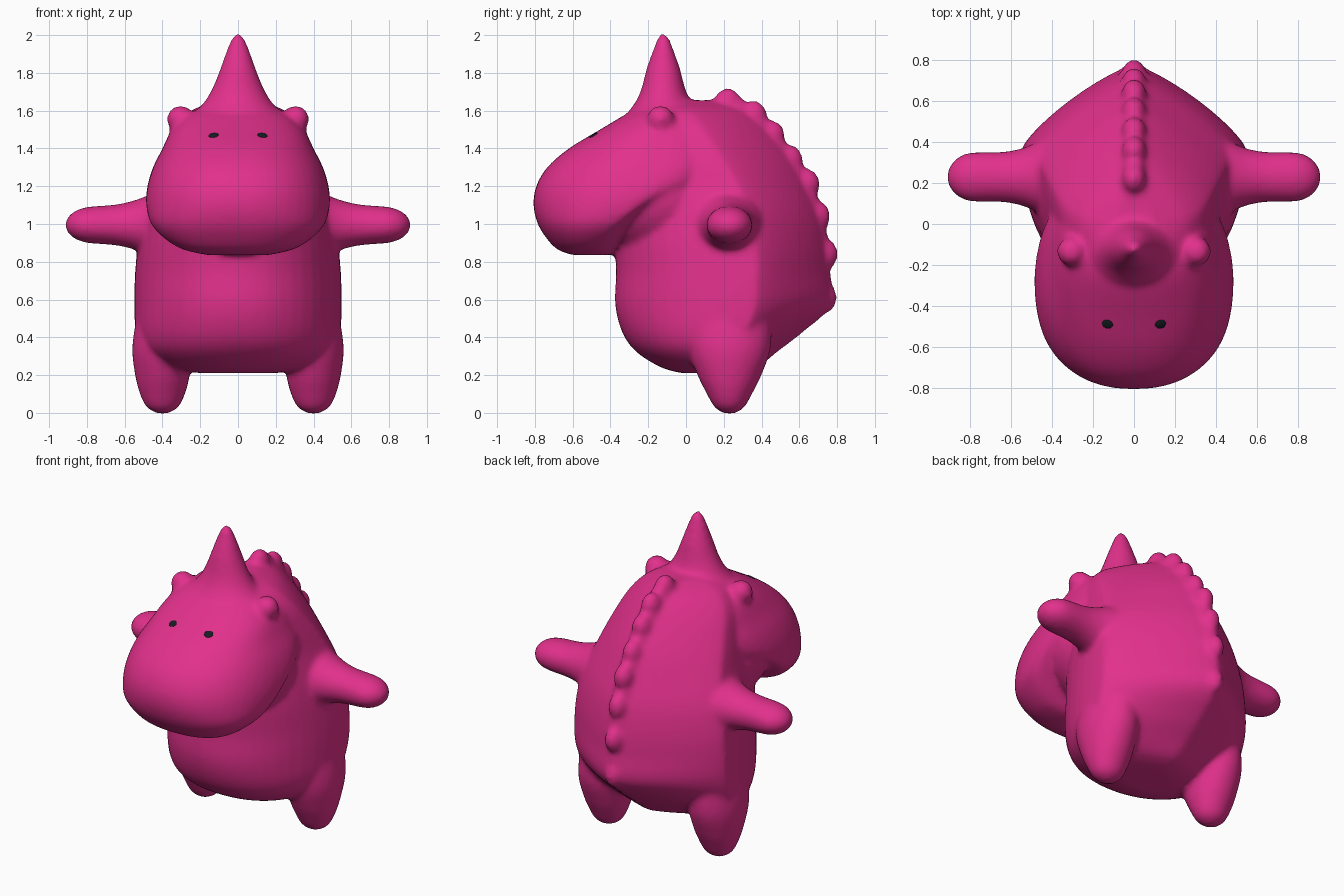
import bpy, bmesh, math
from mathutils import Matrix, Vector

if "Cube" in bpy.data.objects:
    bpy.data.objects.remove(bpy.data.objects["Cube"])


def material(name, rgb):
    m = bpy.data.materials.new(name)
    m.use_nodes = True
    m.diffuse_color = (*rgb, 1)
    bsdf = m.node_tree.nodes["Principled BSDF"]
    bsdf.inputs["Base Color"].default_value = (*rgb, 1)
    bsdf.inputs["Roughness"].default_value = 0.6
    return m


pink = material("hot pink", (0.76, 0.03, 0.26))
black = material("eye black", (0.008, 0.012, 0.016))


def refine(rows, steps=4):
    """Catmull-Rom interpolation of section rows."""
    pts = [Vector(r) for r in rows]
    out = []
    for i in range(len(pts) - 1):
        a, b, c, d = pts[max(i - 1, 0)], pts[i], pts[i + 1], pts[min(i + 2, len(pts) - 1)]
        for s in range(steps):
            t = s / steps
            out.append(b + 0.5 * t * (c - a + t * (2 * a - 5 * b + 4 * c - d + t * (3 * (b - c) + d - a))))
    return out + [pts[-1]]


def power(v, n):
    return math.copysign(abs(v) ** (2 / n), v)


def loft(bm, rows, front=2, back=2, matrix=Matrix(), sides=48):
    """Stack of sections: height, half width, front y, widest y, back y."""
    rings = []
    for z, w, yf, ym, yb in refine(rows):
        ring = []
        for i in range(sides):
            a = math.tau * i / sides
            c, s = math.cos(a), math.sin(a)
            n, depth = (back, yb - ym) if s > 0 else (front, ym - yf)
            ring.append(bm.verts.new(matrix @ Vector((w * power(c, n), ym + depth * power(s, n), z))))
        rings.append(ring)
    for lo, hi in zip(rings, rings[1:]):
        for i in range(sides):
            j = (i + 1) % sides
            bm.faces.new((lo[i], lo[j], hi[j], hi[i]))
    bm.faces.new(rings[0][::-1])
    bm.faces.new(rings[-1])


def limb(bm, rows, matrix):
    loft(bm, [(t, a, -b, 0, b) for t, a, b in rows], matrix=matrix, sides=32)


def ball(bm, center, radii):
    m = Matrix.Translation(center) @ Matrix.Diagonal((*radii, 1))
    bmesh.ops.create_uvsphere(bm, u_segments=32, v_segments=20, radius=1, matrix=m)


bm = bmesh.new()

# Torso with a back that narrows to a ridge
loft(bm, [(0.21, 0.2, -0.02, 0.12, 0.28), (0.24, 0.36, -0.13, 0.18, 0.38),
          (0.32, 0.49, -0.26, 0.25, 0.48), (0.42, 0.54, -0.335, 0.31, 0.61),
          (0.57, 0.55, -0.375, 0.36, 0.77), (0.75, 0.545, -0.37, 0.37, 0.765),
          (0.9, 0.53, -0.38, 0.36, 0.75), (1.05, 0.5, -0.38, 0.33, 0.715),
          (1.2, 0.45, -0.4, 0.27, 0.65), (1.35, 0.405, -0.4, 0.18, 0.57),
          (1.5, 0.345, -0.36, 0.08, 0.45), (1.6, 0.25, -0.25, 0.02, 0.34),
          (1.655, 0.1, -0.15, 0, 0.2)], front=2.1, back=1.25)

# Head, cut back along the mouth line below the cheeks
loft(bm, [(0.835, 0.16, -0.6, -0.5, -0.4), (0.865, 0.29, -0.68, -0.5, -0.38),
          (0.92, 0.385, -0.735, -0.46, -0.34), (1.0, 0.46, -0.785, -0.39, -0.27),
          (1.1, 0.487, -0.808, -0.28, -0.14), (1.2, 0.48, -0.793, -0.22, 0.15),
          (1.3, 0.45, -0.735, -0.18, 0.25), (1.4, 0.4, -0.62, -0.15, 0.25),
          (1.5, 0.35, -0.455, -0.12, 0.2), (1.58, 0.27, -0.32, -0.1, 0.1),
          (1.63, 0.15, -0.22, -0.08, 0.05)], front=2.3, back=2.4)
ball(bm, (0, -0.14, 1.15), (0.455, 0.4, 0.35))

# Horn
limb(bm, [(1.5, 0.3, 0.24), (1.6, 0.22, 0.18), (1.65, 0.175, 0.145), (1.72, 0.135, 0.115),
          (1.82, 0.095, 0.09), (1.92, 0.06, 0.055), (1.98, 0.035, 0.033), (2.012, 0.012, 0.012)],
     Matrix.Translation((0, -0.12, 0)))

# Arms, legs and ear nubs on both sides
for side in (1, -1):
    limb(bm, [(0.3, 0.2, 0.22), (0.45, 0.165, 0.18), (0.55, 0.13, 0.14), (0.65, 0.108, 0.123),
              (0.8, 0.095, 0.12), (0.87, 0.07, 0.09), (0.905, 0.035, 0.045), (0.915, 0.01, 0.01)],
         Matrix.Translation((0, 0.23, 0.995)) @ Matrix.Rotation(side * math.pi / 2, 4, 'Y'))
    limb(bm, [(-0.003, 0.03, 0.03), (0.03, 0.085, 0.08), (0.1, 0.12, 0.12), (0.2, 0.145, 0.17),
              (0.35, 0.16, 0.22), (0.55, 0.13, 0.22)], Matrix.Translation((side * 0.4, 0.23, 0)))
    ball(bm, (side * 0.305, -0.135, 1.555), (0.072, 0.072, 0.072))
    ball(bm, (side * 0.26, -0.13, 1.5), (0.1, 0.11, 0.09))

# Scalloped crest down the back
crest = [(0.22, 1.635), (0.355, 1.57), (0.45, 1.465), (0.545, 1.335),
         (0.635, 1.21), (0.69, 1.04), (0.73, 0.84), (0.725, 0.61)]
for i, (y, z) in enumerate(crest):
    ball(bm, (0, y, z), (0.06, 0.075, 0.085))
    if i:
        py, pz = crest[i - 1]
        ball(bm, (0, (y + py) / 2 - 0.01, (z + pz) / 2 - 0.01), (0.06, 0.05, 0.08))

bmesh.ops.recalc_face_normals(bm, faces=bm.faces)
mesh = bpy.data.meshes.new("body")
bm.to_mesh(mesh)
bm.free()
mesh.materials.append(pink)
body = bpy.data.objects.new("body", mesh)
bpy.context.collection.objects.link(body)

# Fuse the parts into one soft skin
remesh = body.modifiers.new("fuse", 'REMESH')
remesh.mode = 'VOXEL'
remesh.voxel_size = 0.017
remesh.use_smooth_shade = True
soften = body.modifiers.new("soften", 'SMOOTH')
soften.factor = 0.5
soften.iterations = 8

# Eyes laid on the skin
bpy.context.view_layer.update()
skin = body.evaluated_get(bpy.context.evaluated_depsgraph_get())
for side, name in ((1, "left_eye"), (-1, "right_eye")):
    hit, spot, normal, _ = skin.ray_cast(Vector((side * 0.13, -2, 1.47)), Vector((0, 1, 0)))
    if not hit:
        spot, normal = Vector((side * 0.13, -0.48, 1.47)), Vector((0, -0.6, 0.8))
    eye_bm = bmesh.new()
    ball(eye_bm, (0, 0, 0), (0.027, 0.024, 0.006))
    eye_mesh = bpy.data.meshes.new(name)
    eye_bm.to_mesh(eye_mesh)
    eye_bm.free()
    eye_mesh.materials.append(black)
    eye_mesh.shade_smooth()
    eye = bpy.data.objects.new(name, eye_mesh)
    eye.matrix_world = Matrix.Translation(spot) @ normal.to_track_quat('Z', 'Y').to_matrix().to_4x4()
    bpy.context.collection.objects.link(eye)
